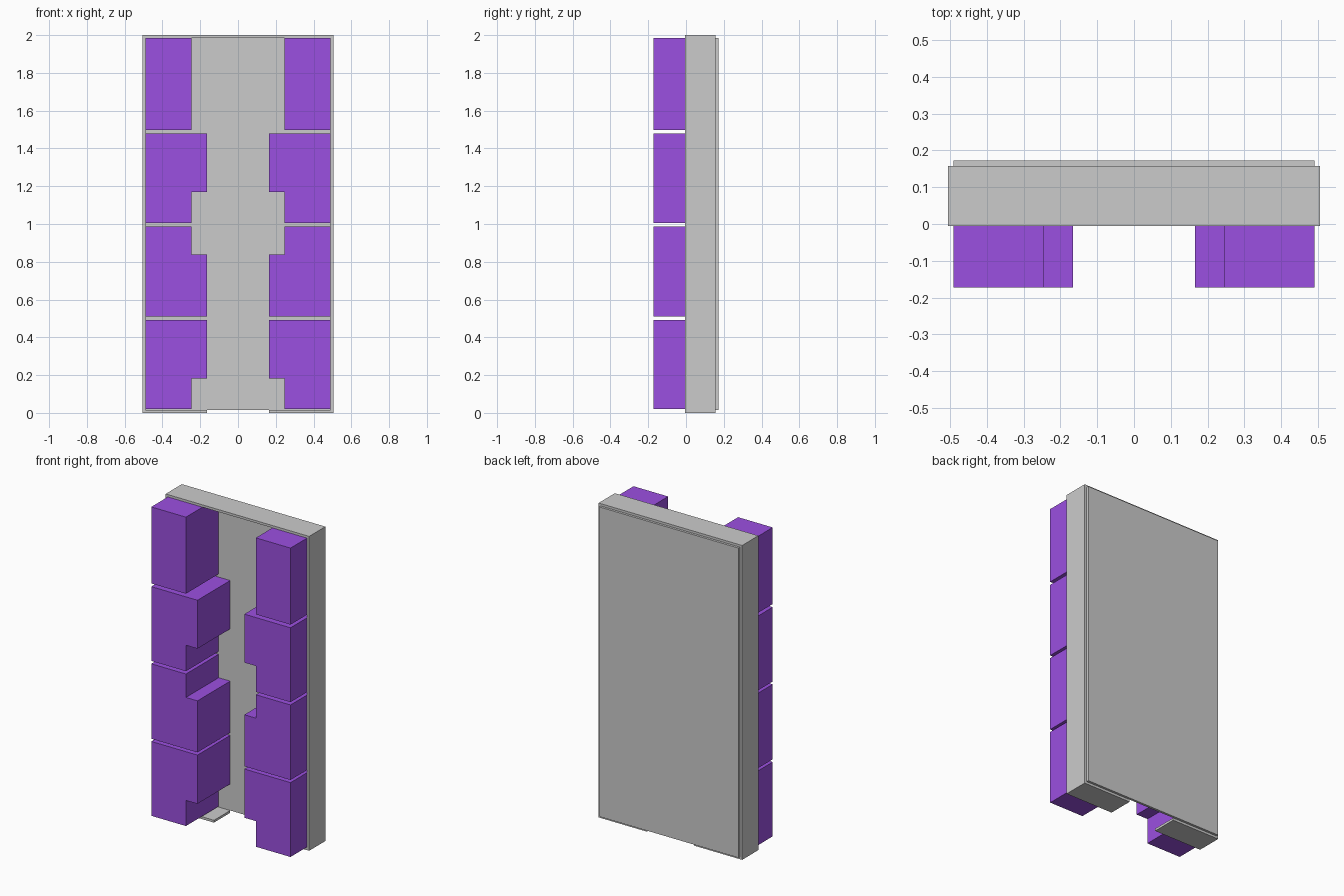
import bpy
import bmesh

cube = bpy.data.objects.get("Cube")
if cube:
    bpy.data.objects.remove(cube, do_unlink=True)

# Main dimensions
WIDTH = 0.505            # half width over the outer walls
INNER = 0.49             # half width between the walls
HEIGHT = 2.0
WALL = WIDTH - INNER
FRONT, WALL_FRONT, WALL_BACK, BACK = -0.172, -0.006, 0.157, 0.172
NARROW, WIDE = 0.246, 0.165   # distance of room faces from the centre line

purple = bpy.data.materials.new("purple_room")
purple.use_nodes = True
colour = (0.33, 0.08, 0.75, 1.0)
purple.diffuse_color = colour
purple.node_tree.nodes["Principled BSDF"].inputs["Base Color"].default_value = colour


def prism(name, outline, y0, y1, material=None):
    """Extrude an (x, z) outline from y0 to y1."""
    bm = bmesh.new()
    face = bm.faces.new([bm.verts.new((x, y0, z)) for x, z in outline])
    extruded = bmesh.ops.extrude_face_region(bm, geom=[face])["geom"]
    verts = [v for v in extruded if isinstance(v, bmesh.types.BMVert)]
    bmesh.ops.translate(bm, verts=verts, vec=(0, y1 - y0, 0))
    bmesh.ops.recalc_face_normals(bm, faces=bm.faces)
    mesh = bpy.data.meshes.new(name)
    bm.to_mesh(mesh)
    bm.free()
    if material:
        mesh.materials.append(material)
    obj = bpy.data.objects.new(name, mesh)
    bpy.context.collection.objects.link(obj)
    return obj


def rect(x0, x1, z0, z1):
    return [(x0, z0), (x1, z0), (x1, z1), (x0, z1)]


# Floor plate closing the back of the shell
prism("floor_plate", rect(-INNER, INNER, WALL, HEIGHT - WALL), WALL_BACK, BACK)

# Outer wall: one continuous band, open at the entrance in the middle of the bottom
prism("outer_wall", [
    (-WIDE, 0), (-WIDTH, 0), (-WIDTH, HEIGHT), (WIDTH, HEIGHT), (WIDTH, 0), (WIDE, 0),
    (WIDE, WALL), (INNER, WALL), (INNER, HEIGHT - WALL),
    (-INNER, HEIGHT - WALL), (-INNER, WALL), (-WIDE, WALL)],
    WALL_FRONT, WALL_BACK)

# Rooms: bottom, top, step height, and which end is wide
rooms = [
    ("first", 0.02, 0.493, 0.183, "top"),
    ("second", 0.51, 0.987, 0.838, "bottom"),
    ("third", 1.005, 1.478, 1.17, "top"),
    ("fourth", 1.498, 1.985, None, None),
]
for side, s in (("left", 1), ("right", -1)):
    for label, z0, z1, step, wide_end in rooms:
        low = WIDE if wide_end == "bottom" else NARROW
        high = WIDE if wide_end == "top" else NARROW
        outline = [(INNER, z1), (INNER, z0), (low, z0)]
        if step:
            outline += [(low, step), (high, step)]
        outline.append((high, z1))
        prism(f"{label}_room_{side}", [(s * x, z) for x, z in outline],
              FRONT, WALL_BACK, purple)
